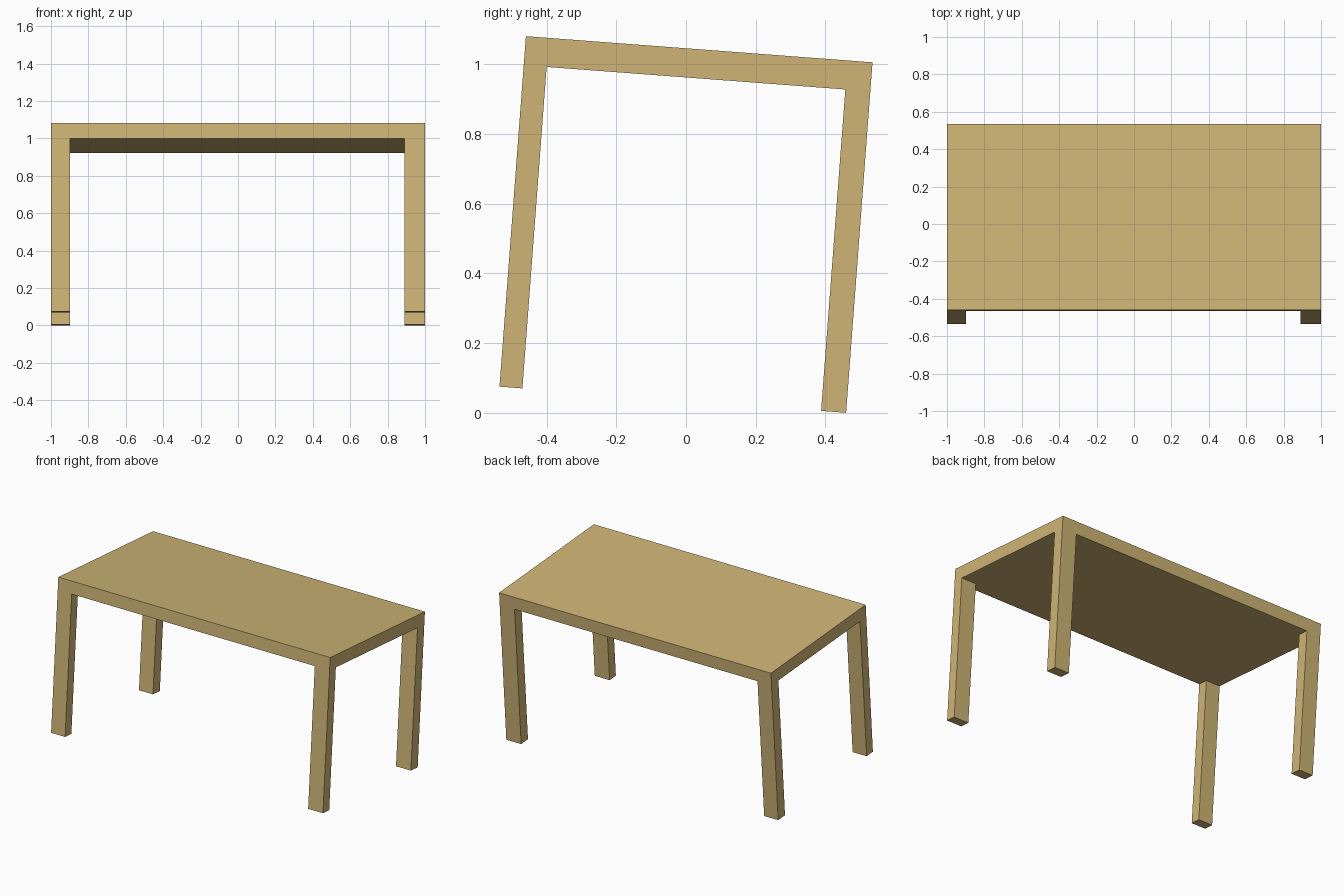
import bpy, bmesh, math
from mathutils import Matrix

if "Cube" in bpy.data.objects:
    bpy.data.objects.remove(bpy.data.objects["Cube"])

# Table dimensions in its own untilted frame (origin on the top front edge)
XS = (-1.0, -0.897, 0.891, 1.0)
YS = (0.0, 0.066, 0.926, 0.998)
TOP, HEIGHT = 0.0835, 1.009
TILT = math.radians(4.31)

wood = bpy.data.materials.new("light wood")
wood.diffuse_color = (0.624, 0.462, 0.181, 1)
wood.use_nodes = True
wood.node_tree.nodes["Principled BSDF"].inputs["Base Color"].default_value = wood.diffuse_color

bm = bmesh.new()

# Tabletop: a 3 x 3 sheet extruded up into a slab
grid = [[bm.verts.new((x, y, -TOP)) for y in YS] for x in XS]
cells = {(i, j): bm.faces.new((grid[i][j], grid[i][j + 1], grid[i + 1][j + 1], grid[i + 1][j]))
         for i in range(3) for j in range(3)}
rim = [e for e in bm.edges if e.is_boundary]
ext = bmesh.ops.extrude_edge_only(bm, edges=rim)["geom"]
for v in ext:
    if isinstance(v, bmesh.types.BMVert):
        v.co.z = 0.0
top_edges = [e for e in ext if isinstance(e, bmesh.types.BMEdge) and e.is_boundary]
bmesh.ops.contextual_create(bm, geom=top_edges)

# Legs: pull the four corner cells down
for i in (0, 2):
    for j in (0, 2):
        out = bmesh.ops.extrude_discrete_faces(bm, faces=[cells[i, j]])
        for v in out["faces"][0].verts:
            v.co.z = -HEIGHT

bmesh.ops.remove_doubles(bm, verts=bm.verts, dist=1e-5)
bmesh.ops.recalc_face_normals(bm, faces=bm.faces)

# Lean the whole table, then stand it on the ground centred on y = 0
bm.transform(Matrix.Rotation(-TILT, 4, 'X'))
ys = [v.co.y for v in bm.verts]
zs = [v.co.z for v in bm.verts]
bm.transform(Matrix.Translation((0, -(min(ys) + max(ys)) / 2, -min(zs))))

mesh = bpy.data.meshes.new("table")
bm.to_mesh(mesh)
bm.free()
mesh.materials.append(wood)
table = bpy.data.objects.new("table", mesh)
bpy.context.collection.objects.link(table)
